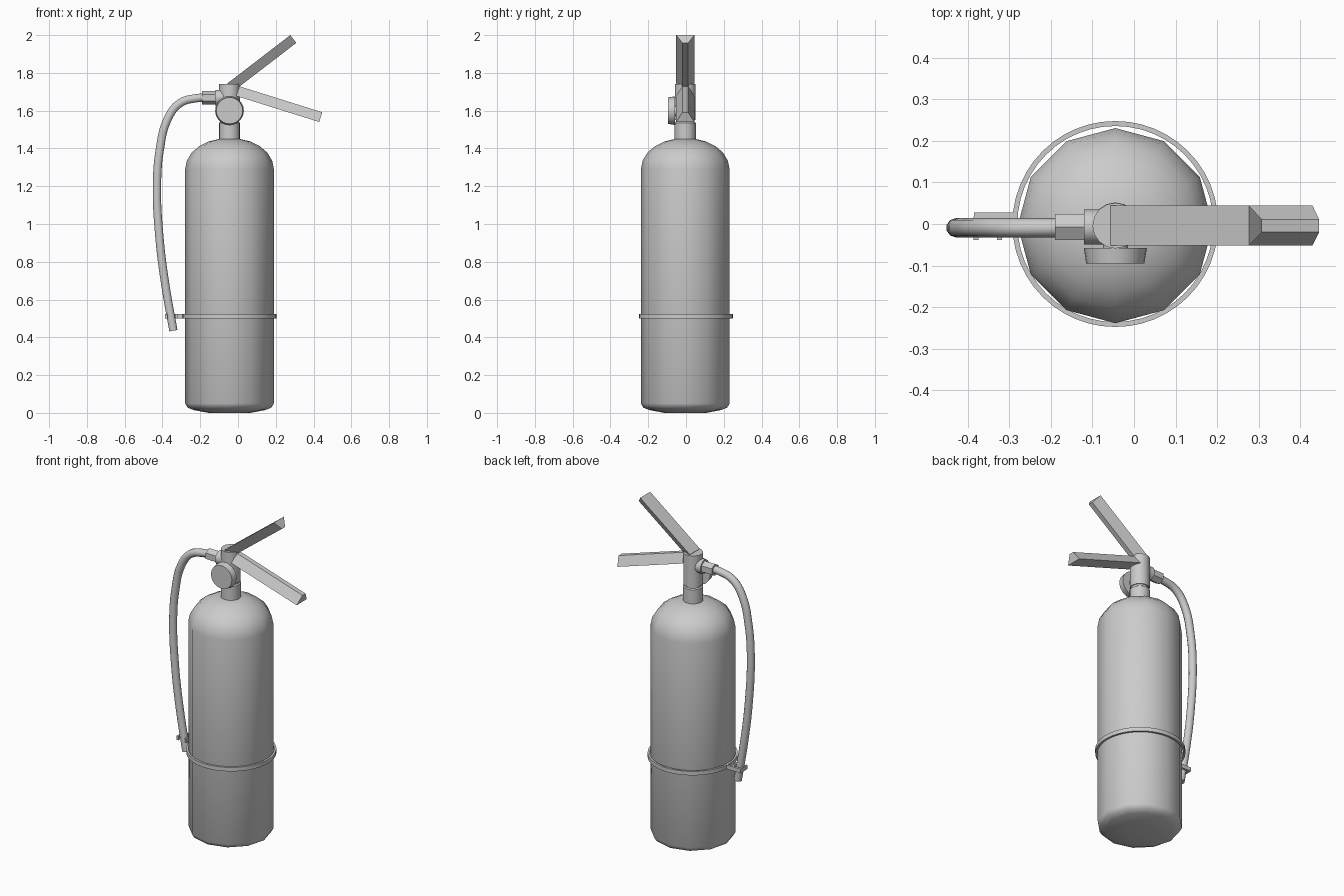
import bpy, bmesh, math
from mathutils import Vector

if "Cube" in bpy.data.objects:
    bpy.data.objects.remove(bpy.data.objects["Cube"])

CX, CY = -0.045, -0.004


def finish(name, bm, angle=40):
    bmesh.ops.recalc_face_normals(bm, faces=bm.faces)
    me = bpy.data.meshes.new(name)
    bm.to_mesh(me)
    bm.free()
    ob = bpy.data.objects.new(name, me)
    bpy.context.collection.objects.link(ob)
    if angle:
        bpy.ops.object.select_all(action='DESELECT')
        ob.select_set(True)
        bpy.context.view_layer.objects.active = ob
        bpy.ops.object.shade_smooth_by_angle(angle=math.radians(angle))
    return ob


def lathe(name, profile, sides, origin, axis=(0, 0, 1), angle=40, closed=False):
    """Revolve (radius, height) points round an axis; open profiles get end caps."""
    bm = bmesh.new()
    rot = Vector((0, 0, 1)).rotation_difference(Vector(axis))
    rings = []
    for r, h in profile:
        rings.append([bm.verts.new(Vector(origin) + rot @ Vector((
            r * math.cos(math.tau * i / sides), r * math.sin(math.tau * i / sides), h)))
            for i in range(sides)])
    pairs = list(zip(rings, rings[1:]))
    if closed:
        pairs.append((rings[-1], rings[0]))
    else:
        bm.faces.new(rings[0])
        bm.faces.new(rings[-1])
    for a, b in pairs:
        for i in range(sides):
            j = (i + 1) % sides
            bm.faces.new((a[i], a[j], b[j], b[i]))
    return finish(name, bm, angle)


def lever(name, end, degrees, length, depth):
    """Trapezoid bar; end is the wide edge at the tip, depth points to the narrow edge."""
    t = math.radians(degrees)
    d = Vector((math.cos(t), 0, math.sin(t)))
    up = Vector((-math.sin(t), 0, math.cos(t)))
    tip = Vector((end[0], CY, end[1]))
    bm = bmesh.new()
    loops = [[bm.verts.new(tip - d * back + up * h + Vector((0, y, 0)))
              for y, h in ((-0.048, 0), (0.048, 0), (0.015, depth), (-0.015, depth))]
             for back in (0, length)]
    bm.faces.new(loops[0])
    bm.faces.new(loops[1])
    for i in range(4):
        j = (i + 1) % 4
        bm.faces.new((loops[0][i], loops[0][j], loops[1][j], loops[1][i]))
    return finish(name, bm, 0)


def box(name, lo, hi):
    bm = bmesh.new()
    bmesh.ops.create_cube(bm, size=1)
    for v in bm.verts:
        v.co = Vector([(a + b) / 2 + c * (b - a) for a, b, c in zip(lo, hi, v.co)])
    return finish(name, bm, 0)


# Twelve-sided tank with domed shoulder
lathe("tank", [(0.11, 0.0), (0.19, 0.015), (0.222, 0.028), (0.235, 0.05), (0.235, 1.29),
               (0.226, 1.335), (0.2, 1.378), (0.16, 1.412), (0.11, 1.437), (0.055, 1.45)],
      12, (CX, CY, 0), angle=50)

# Neck and valve
lathe("neck", [(0.056, 1.44), (0.056, 1.535), (0.049, 1.54), (0.049, 1.6)], 16, (CX, CY, 0))
lathe("valve_body", [(0.055, 1.55), (0.055, 1.74)], 16, (CX, CY, 0))

# Pressure gauge on the front
lathe("gauge_stem", [(0.03, 0), (0.03, 0.08)], 12, (CX, 0, 1.6), (0, -1, 0))
lathe("gauge", [(0.076, 0.058), (0.07, 0.095)], 24, (CX, 0, 1.6), (0, -1, 0))

# Handles, mirrored in section
lever("top_lever", (0.277, 2.0), 37.5, 0.42, -0.052)
lever("carry_handle", (0.43, 1.54), -17.4, 0.46, 0.054)

# Hose fitting
lathe("outlet", [(0.042, 0.0), (0.042, 0.07)], 16, (-0.05, CY - 0.003, 1.668), (-1, 0, 0))
lathe("hose_nut", [(0.036, 0.0), (0.036, 0.08)], 6, (-0.11, CY - 0.003, 1.668), (-1, 0, 0), 20)

# Hose as a bevelled curve
path = [(-0.15, 1.668), (-0.22, 1.666), (-0.31, 1.638), (-0.375, 1.55), (-0.413, 1.4),
        (-0.429, 1.21), (-0.416, 0.93), (-0.385, 0.68), (-0.342, 0.435)]
cu = bpy.data.curves.new("hose", 'CURVE')
cu.dimensions = '3D'
cu.bevel_depth = 0.023
cu.bevel_resolution = 3
cu.use_fill_caps = True
cu.resolution_u = 5
sp = cu.splines.new('BEZIER')
sp.bezier_points.add(len(path) - 1)
for p, (x, z) in zip(sp.bezier_points, path):
    p.co = (x, CY - 0.005, z)
    p.handle_left_type = p.handle_right_type = 'AUTO'
bpy.context.collection.objects.link(bpy.data.objects.new("hose", cu))

# Band round the tank
lathe("band", [(0.236, 0.5), (0.248, 0.5), (0.248, 0.524), (0.236, 0.524)], 48,
      (CX, 0, 0), closed=True)

# Hose clip: back plate and two prongs
box("clip_plate", (-0.385, 0.015, 0.5), (-0.28, 0.028, 0.524))
for side, x in (("left", -0.38), ("right", -0.324)):
    box("clip_prong_" + side, (x - 0.006, -0.038, 0.5), (x + 0.006, 0.018, 0.524))
